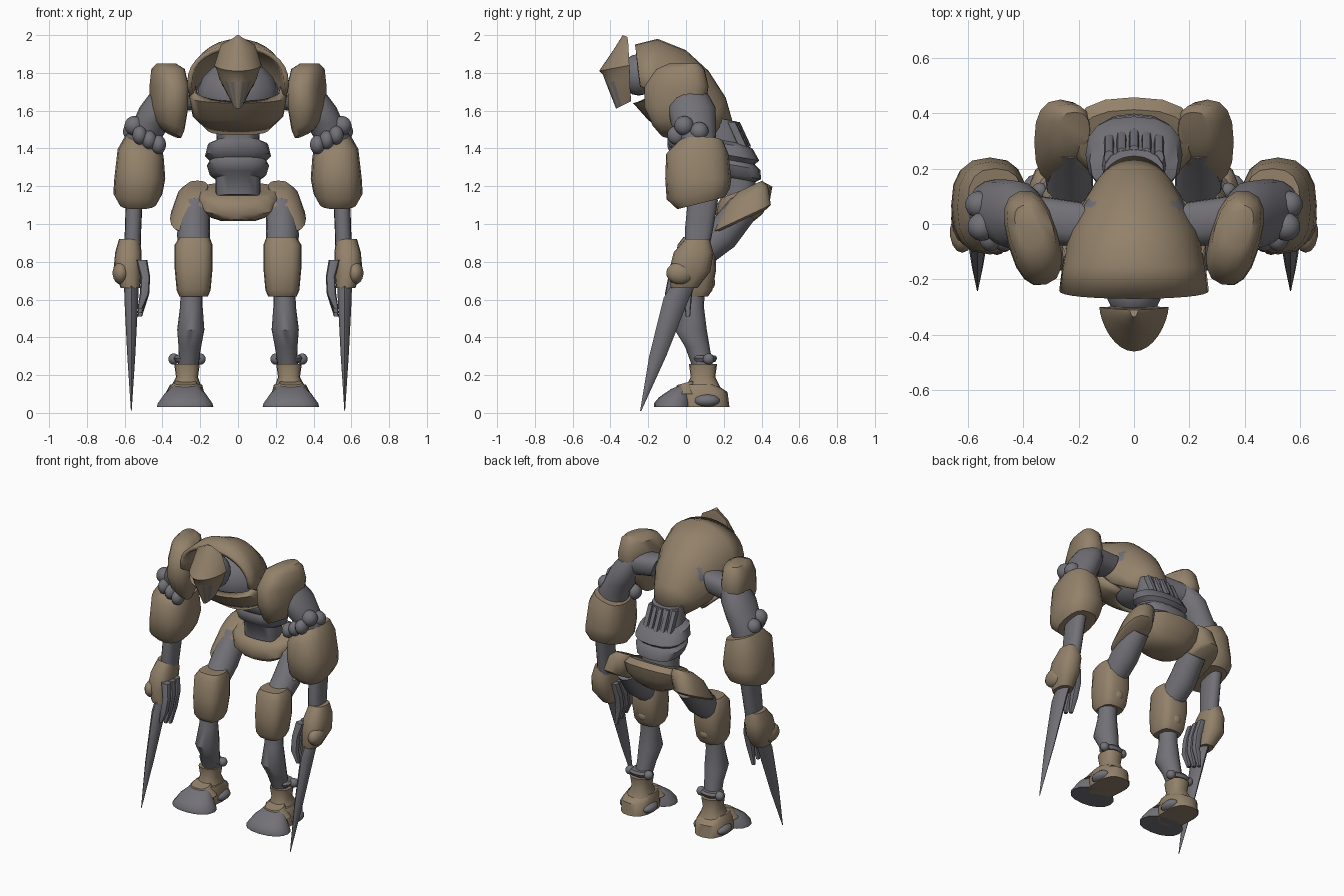
import bpy, bmesh, math
from mathutils import Euler, Vector

if "Cube" in bpy.data.objects:
    bpy.data.objects.remove(bpy.data.objects["Cube"])


def material(name, colour):
    mat = bpy.data.materials.new(name)
    mat.use_nodes = True
    mat.diffuse_color = (*colour, 1)
    mat.node_tree.nodes["Principled BSDF"].inputs["Base Color"].default_value = (*colour, 1)
    return mat


ARMOUR = material("tan armour", (.29, .22, .145))
BODY = material("grey body", (.17, .165, .185))


def finish(name, bm, mat, angle=45):
    """Turn a bmesh into a smooth shaded object with outward normals."""
    bmesh.ops.recalc_face_normals(bm, faces=bm.faces)
    mesh = bpy.data.meshes.new(name)
    bm.to_mesh(mesh)
    bm.free()
    mesh.materials.append(mat)
    for poly in mesh.polygons:
        poly.use_smooth = True
    mesh.set_sharp_from_angle(angle=math.radians(angle))
    obj = bpy.data.objects.new(name, mesh)
    bpy.context.collection.objects.link(obj)
    return obj


def skin(bm, rows, closed):
    """Bridge consecutive rows of vertices with quads."""
    for a, b in zip(rows, rows[1:]):
        count = len(a)
        for i in range(count if closed else count - 1):
            j = (i + 1) % count
            bm.faces.new((a[i], a[j], b[j], b[i]))


def loft(name, mat, rings, side=1, power=2.5, sides=16, yaw=0):
    """Closed tube through rings of x, y, z, half width, half depth, tilt, roll."""
    bm = bmesh.new()
    rows = []
    for ring in rings:
        x, y, z, rx, ry, tilt, roll = (tuple(ring) + (0, 0))[:7]
        turn = Euler((math.radians(tilt), math.radians(roll), math.radians(yaw)))
        row = []
        for k in range(sides):
            c, s = math.cos(math.tau * k / sides), math.sin(math.tau * k / sides)
            p = Vector((rx * math.copysign(abs(c) ** (2 / power), c),
                        ry * math.copysign(abs(s) ** (2 / power), s), 0))
            p.rotate(turn)
            row.append(bm.verts.new((side * (x + p.x), y + p.y, z + p.z)))
        rows.append(row)
    skin(bm, rows, True)
    bm.faces.new(rows[0])
    bm.faces.new(rows[-1])
    return finish(name, bm, mat)


def arch(name, mat, stations, solid=False, bow=1, columns=16):
    """Curved plate; each station is crest y, z, half width, edge y, z."""
    bm = bmesh.new()
    rows = []
    for cy, cz, w, ey, ez in stations:
        row = []
        for k in range(columns + 1):
            t = math.pi / 2 * (2 * k / columns - 1)
            f = max(math.cos(t), 0) ** bow
            row.append(bm.verts.new((w * math.sin(t), ey + (cy - ey) * f, ez + (cz - ez) * f)))
        rows.append(row)
    skin(bm, rows, solid)
    if solid:
        bm.faces.new(rows[0])
        bm.faces.new(rows[-1])
    obj = finish(name, bm, mat)
    if not solid:
        mod = obj.modifiers.new("thickness", "SOLIDIFY")
        mod.thickness = .025
    return obj


def ball(name, mat, centre, radii, side=1):
    bm = bmesh.new()
    bmesh.ops.create_uvsphere(bm, u_segments=14, v_segments=9, radius=1)
    for v in bm.verts:
        v.co = Vector((side * (centre[0] + v.co.x * radii[0]),
                       centre[1] + v.co.y * radii[1], centre[2] + v.co.z * radii[2]))
    return finish(name, bm, mat)


# Helmet with a pointed face and grey slits
helmet = arch("helmet", ARMOUR, [
    (-.335, 2, .015, -.31, 1.99), (-.385, 1.92, .09, -.305, 1.95),
    (-.46, 1.81, .125, -.3, 1.84), (-.44, 1.79, .11, -.3, 1.81),
    (-.425, 1.75, .1, -.3, 1.77), (-.37, 1.61, .035, -.29, 1.65)], solid=True, bow=1.3)
helmet.data.materials.append(BODY)
for poly in helmet.data.polygons:
    x, y, z = poly.center
    column = poly.index % 17
    if z < 1.76 and y < -.32 and column in (4, 6, 9, 11):
        poly.material_index = 1
ball("neck", BODY, (0, -.25, 1.79), (.1, .1, .11))

# Torso core, back shell and chest plate
ball("torso_core", BODY, (0, -.03, 1.68), (.22, .19, .19))
arch("back_shell", ARMOUR, [
    (-.27, 1.95, .27, -.24, 1.73), (-.15, 1.98, .26, -.16, 1.69),
    (0, 1.92, .24, -.05, 1.61), (.12, 1.81, .2, .03, 1.55),
    (.21, 1.67, .15, .1, 1.51), (.25, 1.53, .1, .17, 1.48)], bow=.8)
arch("chest_plate", ARMOUR, [
    (-.23, 1.65, .25, -.1, 1.75), (-.28, 1.64, .26, -.08, 1.68),
    (-.2, 1.55, .24, 0, 1.57), (-.08, 1.47, .16, .06, 1.5)], bow=.7)

# Waist with rounded bands and vertical back cords
loft("waist", BODY, [(0, y, z, rx, ry, -10) for y, z, rx, ry in [
    (.17, 1.56, .11, .1), (.21, 1.44, .115, .1), (.23, 1.42, .16, .125),
    (.25, 1.36, .175, .14), (.25, 1.335, .15, .115), (.26, 1.31, .165, .135),
    (.27, 1.26, .15, .13), (.27, 1.24, .12, .1), (.28, 1.14, .12, .1)]])
for k in range(-2, 3):
    loft("waist_cord", BODY, [(k * .045, .26 - abs(k) * .01, 1.54, .018, .025),
                              (k * .045, .32 - abs(k) * .01, 1.41, .018, .025)], sides=8)

# Pelvis
loft("pelvis", ARMOUR, [
    (0, .3, 1.18, .2, .12, 20), (0, .31, 1.15, .225, .155, 18), (0, .3, 1.09, .21, .15, 15),
    (0, .29, 1.04, .15, .12, 8), (0, .29, 1.015, .09, .07)])

for side, label in ((1, "left_"), (-1, "right_")):
    def part(name, mat, rings, **options):
        return loft(label + name, mat, rings, side=side, **options)

    def knob(name, mat, centre, *radii):
        return ball(label + name, mat, centre, radii if len(radii) == 3 else radii * 3, side)

    # Shoulder and upper arm
    part("shoulder_link", BODY, [(.2, 0, 1.68, .08, .08, 0, 70), (.4, .02, 1.66, .09, .09, 0, 60)])
    part("shoulder_pad", ARMOUR, [
        (.38, -.01, 1.85, .045, .08), (.37, -.03, 1.82, .08, .13), (.365, -.05, 1.73, .09, .175),
        (.365, -.06, 1.62, .09, .165), (.36, -.08, 1.52, .075, .1, 0, -20),
        (.35, -.08, 1.475, .05, .06, 0, -25)], yaw=-16)
    part("upper_arm", BODY, [
        (.38, .02, 1.7, .08, .09), (.42, .03, 1.62, .1, .125), (.46, .04, 1.53, .1, .12),
        (.5, .06, 1.46, .1, .1), (.51, .06, 1.38, .09, .1)], power=2)
    knob("elbow_outer_knob", BODY, (.55, -.01, 1.52), .052)
    knob("elbow_back_knob", BODY, (.56, .07, 1.49), .05)
    for k in range(3):
        knob("elbow_front_knob", BODY, (.42 + k * .05, -.05, 1.42 + k * .025), .04, .05, .05)

    # Forearm, hand guard, fingers and blade
    part("forearm_guard", ARMOUR, [
        (.5, .08, 1.43, .105, .12, 0, -18), (.515, .06, 1.37, .125, .165, 0, -12),
        (.52, .065, 1.24, .135, .175), (.53, .065, 1.16, .13, .17, 10),
        (.53, .08, 1.11, .1, .13, 14)])
    part("forearm", BODY, [(.55, .09, 1.13, .045, .08), (.555, .07, .98, .043, .075),
                           (.56, .06, .88, .045, .065)])
    part("hand_guard", ARMOUR, [
        (.575, .06, .92, .055, .065), (.58, .04, .85, .07, .105), (.585, .02, .75, .075, .11),
        (.57, -.01, .66, .05, .07)])
    knob("knuckle_guard", ARMOUR, (.62, -.03, .74), .045, .075, .06)
    for k in range(3):
        y = .05 * (1 - k)
        part("finger", BODY, [
            (.51, y, .81, .03, .025), (.49, y - .02, .72, .025, .024),
            (.495, y - .04, .63, .025, .022), (.52, y - .04, .51 + k * .02, .012, .012)], sides=8)
    part("blade", BODY, [
        (.565, .02, .74, .038, .06), (.565, -.05, .61, .037, .068), (.565, -.15, .3, .021, .045),
        (.565, -.24, .01, .002, .003)], sides=8, power=1.6)

    # Hip plate and thigh
    part("hip_plate", ARMOUR, [
        (.215, .34, 1.2, .055, .07, 25), (.235, .32, 1.15, .085, .125, 25),
        (.265, .295, 1.03, .095, .17, 25), (.265, .29, 1.015, .08, .15, 25)])
    part("thigh", BODY, [(.23, .3, 1.08, .08, .085, -42), (.235, .19, .94, .088, .09, -42),
                         (.23, .08, .84, .08, .08, -30)], power=2)

    # Knee armour and shin
    part("knee_guard", ARMOUR, [
        (.23, .06, .93, .08, .075), (.235, .055, .89, .1, .1), (.235, .05, .76, .1, .11),
        (.235, .04, .65, .09, .1), (.235, .04, .615, .075, .075)], power=3)
    knob("knee_back_bump", ARMOUR, (.235, .11, .69), .045)
    part("shin", BODY, [
        (.245, .04, .66, .058, .06), (.247, .035, .56, .06, .06), (.25, .025, .44, .072, .085),
        (.255, .06, .35, .06, .065), (.265, .09, .24, .052, .055)], power=2)
    part("ankle_band", BODY, [(.27, .1, .305, .06, .055), (.27, .1, .29, .072, .065),
                              (.27, .1, .27, .06, .055)])
    for x in (.2, .34):
        knob("ankle_knob", BODY, (x, .12, .285), .03)

    # Boot
    part("boot_cuff", ARMOUR, [(.27, .09, .26, .068, .075), (.27, .09, .19, .058, .065),
                               (.275, .09, .13, .085, .095)])
    part("boot_heel", ARMOUR, [(.275, .07, .15, .085, .09), (.28, .085, .11, .1, .135),
                               (.28, .09, .03, .1, .14)])
    part("boot_toe", BODY, [(.28, -.03, .145, .06, .05, 20), (.28, -.06, .1, .11, .085, 12),
                            (.28, -.07, .05, .145, .1), (.28, -.07, .03, .15, .1)], power=2.2)
    part("boot_strap", ARMOUR, [(.28, 0, .16, .06, .05, 15), (.28, 0, .1, .11, .06)])
    for x in (.2, .36):
        knob("sole_pad", BODY, (x, .11, .065), .045, .07, .035)
